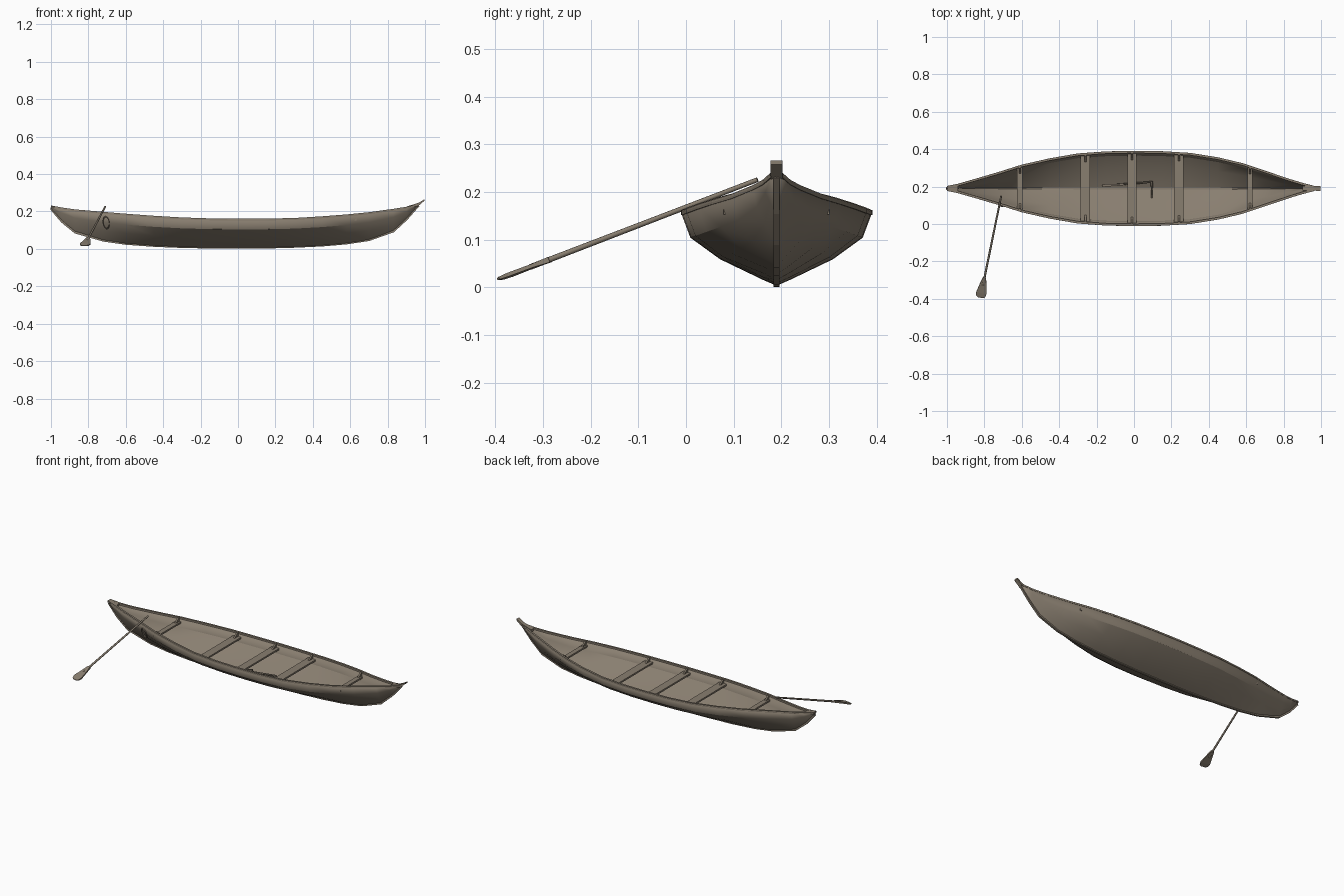
import bpy, bmesh, math
from mathutils import Vector

if "Cube" in bpy.data.objects:
    bpy.data.objects.remove(bpy.data.objects["Cube"])

YC = 0.19  # centreline of the boat


def material(name, col):
    m = bpy.data.materials.new(name)
    m.diffuse_color = (*col, 1)
    m.use_nodes = True
    m.node_tree.nodes["Principled BSDF"].inputs["Base Color"].default_value = m.diffuse_color
    return m


WOOD = material("weathered wood", (0.25, 0.21, 0.162))
TRIM = material("darker wood", (0.21, 0.175, 0.135))

# stations: x, half breadth, sheer height, keel height
ST = [(-1, .010, .230, .215), (-.94, .022, .219, .145), (-.87, .042, .209, .088),
      (-.72, .086, .196, .045), (-.6, .124, .186, .028), (-.45, .158, .175, .017),
      (-.3, .184, .166, .011), (-.15, .195, .161, .008), (0, .198, .160, .007),
      (.15, .196, .160, .008), (.3, .187, .163, .012), (.45, .163, .172, .019),
      (.58, .132, .182, .030), (.7, .092, .194, .048), (.83, .048, .212, .094),
      (.90, .027, .223, .158), (.965, .010, .238, .232)]


def at(x):
    for a, b in zip(ST, ST[1:]):
        if x <= b[0]:
            t = (x - a[0]) / (b[0] - a[0])
            return [p + (q - p) * t for p, q in zip(a, b)]
    return list(ST[-1])


def section(s):
    # half cross-section, growing finer towards the ends
    x, b, top, keel = s
    e = min(1, abs(x)) ** 3
    prof = [(0, 0), (.14 - .06 * e, .08), (.59 - .22 * e, .36),
            (.9 - .18 * e, .65), (1, 1)]
    return [(x, b * u, keel + (top - keel) * v) for u, v in prof]


def finish(name, bm, mat, smooth=None):
    bmesh.ops.recalc_face_normals(bm, faces=bm.faces)
    me = bpy.data.meshes.new(name)
    bm.to_mesh(me)
    bm.free()
    ob = bpy.data.objects.new(name, me)
    bpy.context.collection.objects.link(ob)
    me.materials.append(mat)
    if smooth:
        bpy.ops.object.select_all(action='DESELECT')
        ob.select_set(True)
        bpy.context.view_layer.objects.active = ob
        bpy.ops.object.shade_smooth_by_angle(angle=math.radians(smooth))
    return ob


def loft(name, rings, mat, closed=True, smooth=None):
    bm = bmesh.new()
    vs = [[bm.verts.new(p) for p in r] for r in rings]
    n = len(rings[0])
    for a, b in zip(vs, vs[1:]):
        for i in range(n if closed else n - 1):
            j = (i + 1) % n
            bm.faces.new((a[i], a[j], b[j], b[i]))
    if closed:
        bm.faces.new(vs[0])
        bm.faces.new(vs[-1])
    return finish(name, bm, mat, smooth)


def rod(name, a, b, r1, r2, mat, n=8):
    a, b = Vector(a), Vector(b)
    d = (b - a).normalized()
    u = d.cross(Vector((0, 0, 1))).normalized()
    v = d.cross(u)
    ring = lambda c, r: [c + r * (math.cos(k * math.tau / n) * u + math.sin(k * math.tau / n) * v)
                         for k in range(n)]
    return loft(name, [ring(a, r1), ring(b, r2)], mat, smooth=50)


def box_ring(x, y, z, hy, hz):
    return [(x, y - hy, z - hz), (x, y + hy, z - hz), (x, y + hy, z + hz), (x, y - hy, z + hz)]


# planked hull shell
rings = []
for s in ST:
    half = section(s)
    rings.append([(x, YC - y, z) for x, y, z in reversed(half)] +
                 [(x, YC + y, z) for x, y, z in half[1:]])
hull = loft("hull", rings, WOOD, closed=False, smooth=25)
mod = hull.modifiers.new("thickness", 'SOLIDIFY')
mod.thickness = 0.007
mod.offset = 0

# gunwale rails
for side, nm in ((-1, "front_rail"), (1, "back_rail")):
    loft(nm, [box_ring(x, YC + side * (b - .003), top - .003, .006, .005)
              for x, b, top, k in ST], WOOD)

# keel and stems, following the bottom profile
keel_rings = []
for i, s in enumerate(ST):
    a, b = ST[max(i - 1, 0)], ST[min(i + 1, len(ST) - 1)]
    t = Vector((b[0] - a[0], 0, b[3] - a[3])).normalized()
    n = Vector((-t.z, 0, t.x))
    c = Vector((s[0], YC, s[3]))
    w = Vector((0, .006, 0))
    keel_rings.append([c - n * .006 - w, c - n * .006 + w, c + n * .006 + w, c + n * .006 - w])
loft("keel", keel_rings, WOOD)

# stem heads at both ends
loft("right_stem_head", [box_ring(.90, YC, .218, .012, .008), box_ring(.965, YC, .238, .012, .008),
                         box_ring(.998, YC, .262, .013, .004)], WOOD)
loft("left_stem_head", [box_ring(-.94, YC, .214, .013, .006), box_ring(-.998, YC, .226, .012, .006)], WOOD)

# seats with upright knees at each end
for i, (x, w) in enumerate([(-.61, .015), (-.26, .025), (-.01, .024), (.24, .025), (.62, .014)]):
    _, b, top, k = at(x)
    z = top - .028
    hb = b * .94
    loft(f"seat_{i + 1}", [box_ring(x - w, YC, z, hb, .005), box_ring(x + w, YC, z, hb, .005)], WOOD)
    for side in (-1, 1):
        tri = [(hb - .035, z + .004), (hb, z + .004), (b - .003, top), (b - .014, top)]
        loft(f"knee_{i + 1}_{'back' if side > 0 else 'front'}",
             [[(x + dx, YC + side * y, zz) for y, zz in tri] for dx in (-.005, .005)], TRIM)

# oar: shaft and blade
A, B = Vector((-.71, .15, .226)), Vector((-.802, -.30, .053))
d = (B - A).normalized()
rod("oar_shaft", A, B + d * .03, .005, .006, WOOD)
side = Vector((1, d.x / -d.y, 0)).normalized()
nrm = d.cross(side)
blade = []
for t, w, h in ((-.015, .008, .006), (.02, .017, .004), (.075, .028, .004), (.095, .024, .003), (.102, .014, .002)):
    c = B + d * t
    blade.append([c - side * w - nrm * h, c + side * w - nrm * h, c + side * w + nrm * h, c - side * w + nrm * h])
loft("oar_blade", blade, WOOD)

# rope loop hanging on the hull beneath the oar
bpy.ops.mesh.primitive_torus_add(major_segments=20, minor_segments=6, major_radius=.034, minor_radius=.004,
                                 location=(-.705, .108, .140), rotation=(math.radians(90 + 22), 0, math.radians(-14)))
loop = bpy.context.object
loop.name = "oar_loop"
loop.scale = (.5, 1, 1)
loop.data.materials.append(TRIM)
bpy.ops.object.shade_smooth_by_angle(angle=math.radians(60))

# small bailing tool lying on the floor
rod("tool_handle", (-.17, .205, .03), (.10, .225, .05), .004, .005, TRIM, 6)
loft("tool_blade", [box_ring(-.05, .212, .042, .004, .012), box_ring(-.17, .205, .028, .007, .004)], TRIM)
rod("tool_hook", (.095, .225, .05), (.095, .14, .035), .006, .004, TRIM, 6)
